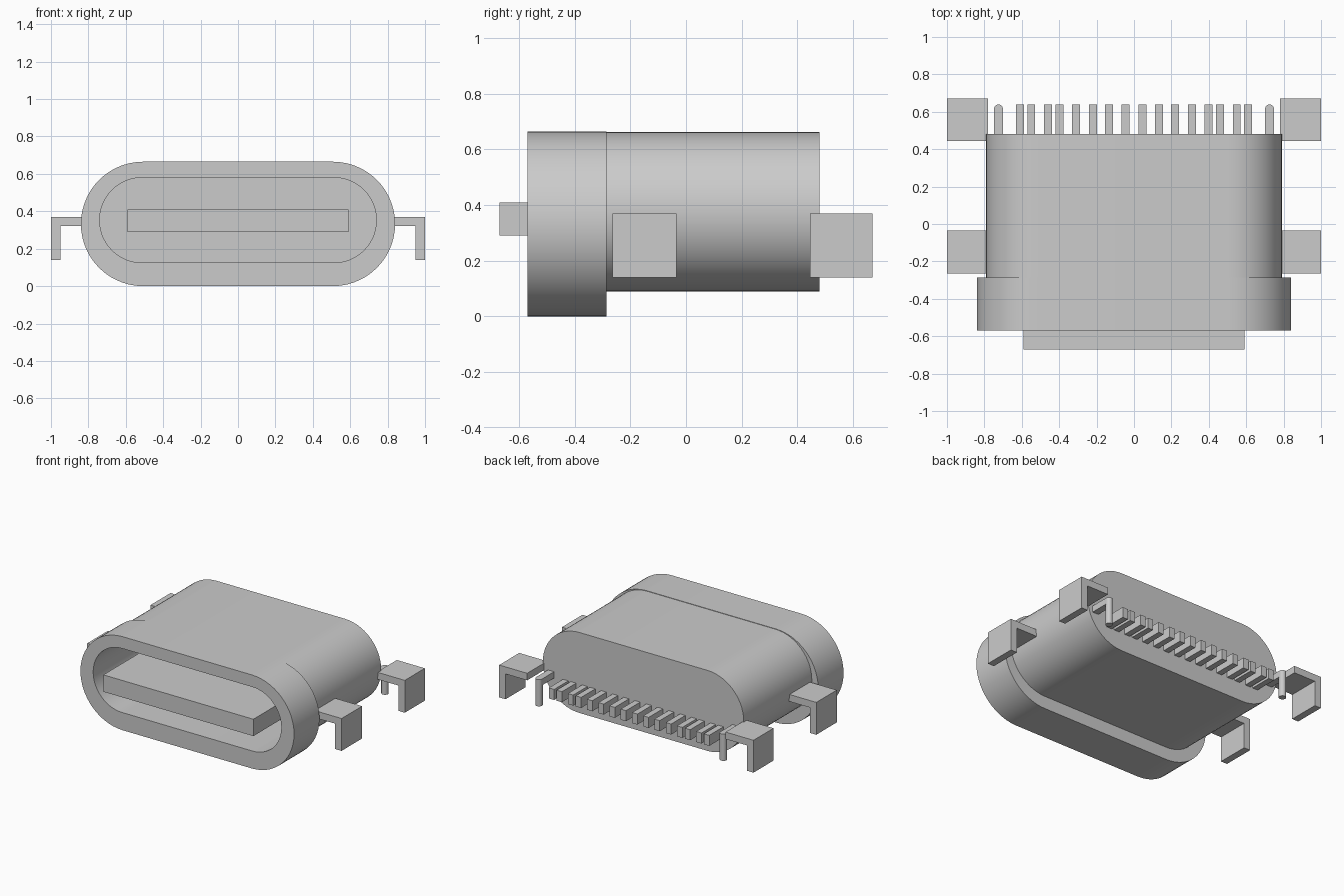
import bpy, bmesh, math

if "Cube" in bpy.data.objects:
    bpy.data.objects.remove(bpy.data.objects["Cube"])

ARC = 28


def finish(name, bm, smooth=False):
    bmesh.ops.recalc_face_normals(bm, faces=bm.faces)
    mesh = bpy.data.meshes.new(name)
    bm.to_mesh(mesh)
    bm.free()
    ob = bpy.data.objects.new(name, mesh)
    bpy.context.collection.objects.link(ob)
    if smooth:
        bpy.ops.object.select_all(action='DESELECT')
        ob.select_set(True)
        bpy.context.view_layer.objects.active = ob
        bpy.ops.object.shade_smooth_by_angle(angle=math.radians(30))
    return ob


def box(name, x0, x1, y0, y1, z0, z1):
    return extrude(name, [(x0, z0), (x1, z0), (x1, z1), (x0, z1)],
                   lambda p, t: (p[0], y0 + (y1 - y0) * t, p[1]))


def extrude(name, profile, place, smooth=False):
    """Closed prism; place(point, t) maps the profile to its two ends."""
    bm = bmesh.new()
    a, b = [[bm.verts.new(place(p, t)) for p in profile] for t in (0, 1)]
    bm.faces.new(a)
    bm.faces.new(b)
    for i in range(len(a)):
        j = (i + 1) % len(a)
        bm.faces.new((a[i], a[j], b[j], b[i]))
    return finish(name, bm, smooth)


def stadium(half_width, z0, z1):
    r, zc = (z1 - z0) / 2, (z0 + z1) / 2
    pts = []
    for side in (1, -1):
        for i in range(ARC + 1):
            a = math.pi * (i / ARC - 0.5)
            pts.append((side * (half_width - r + r * math.cos(a)),
                        zc + side * r * math.sin(a)))
    return pts


# Shell: socket floor, socket wall, front rim, flange, step, rear body
cavity = stadium(0.74, 0.125, 0.58)
flange = stadium(0.84, 0.0, 0.665)
body = stadium(0.79, 0.09, 0.662)
sections = [(cavity, 0.40), (cavity, -0.57), (flange, -0.57),
            (flange, -0.285), (body, -0.285), (body, 0.48)]
bm = bmesh.new()
rings = [[bm.verts.new((x, y, z)) for x, z in pts] for pts, y in sections]
bm.faces.new(rings[0])
bm.faces.new(rings[-1])
for a, b in zip(rings, rings[1:]):
    for i in range(len(a)):
        j = (i + 1) % len(a)
        bm.faces.new((a[i], a[j], b[j], b[i]))
finish("shell", bm, True)

# Contact tongue
box("tongue", -0.59, 0.59, -0.67, 0.40, 0.29, 0.41)

for side, label in ((1, "right"), (-1, "left")):
    # Bent mounting brackets
    for part, y0, y1, inner in (("front", -0.265, -0.035, 0.77),
                                ("rear", 0.445, 0.67, 0.78)):
        prof = [(inner, 0.32), (0.95, 0.32), (0.95, 0.14),
                (1.0, 0.14), (1.0, 0.37), (inner, 0.37)]
        extrude(f"{part}_bracket_{label}", prof,
                lambda p, t: (side * p[0], y0 + (y1 - y0) * t, p[1]))

    # Round locating peg with a rounded arm into the body
    cx, cy, r = side * 0.725, 0.615, 0.024
    circle = [(cx + r * math.cos(i * math.tau / 24), cy + r * math.sin(i * math.tau / 24))
              for i in range(24)]
    extrude(f"peg_{label}", circle,
            lambda p, t: (p[0], p[1], 0.14 + 0.19 * t), True)
    box(f"peg_arm_{label}", cx - r, cx + r, 0.47, cy, 0.285, 0.33)

    # Solder pins
    for n, x in enumerate((0.045, 0.133, 0.22, 0.31, 0.398, 0.46, 0.549, 0.61)):
        c = side * x
        box(f"pin_{label}_{n + 1}", c - 0.021, c + 0.021, 0.47, 0.64, 0.22, 0.295)
